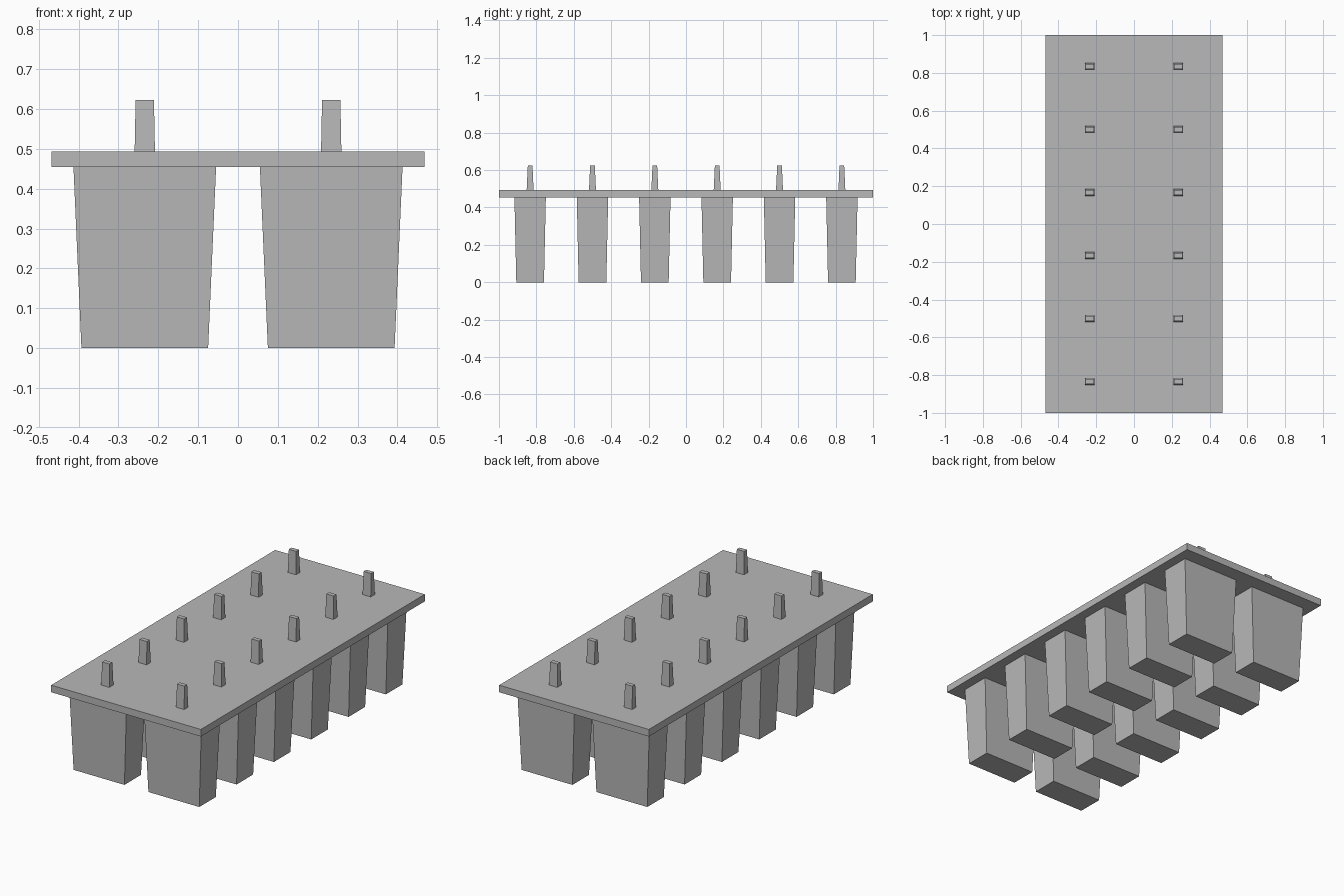
import bpy
import bmesh

cube = bpy.data.objects.get("Cube")
if cube:
    bpy.data.objects.remove(cube, do_unlink=True)

grey = bpy.data.materials.new("plain_grey")
grey.use_nodes = True
colour = (0.48, 0.48, 0.48, 1)
grey.diffuse_color = colour
grey.node_tree.nodes["Principled BSDF"].inputs["Base Color"].default_value = colour


def tapered_box(name, centre, z_range, low_half, high_half):
    """Box whose bottom and top half sizes (x, y) differ."""
    bm = bmesh.new()
    bmesh.ops.create_cube(bm, size=2)
    for v in bm.verts:
        half = high_half if v.co.z > 0 else low_half
        v.co.z = z_range[v.co.z > 0]
        v.co.x *= half[0]
        v.co.y *= half[1]
    mesh = bpy.data.meshes.new(name)
    bm.to_mesh(mesh)
    bm.free()
    mesh.materials.append(grey)
    obj = bpy.data.objects.new(name, mesh)
    obj.location = (centre[0], centre[1], 0)
    bpy.context.collection.objects.link(obj)
    return obj


UNDERSIDE, TOP = 0.454, 0.494

# Flat tray plate
tapered_box("tray_plate", (0, 0), (UNDERSIDE, TOP), (0.468, 1), (0.468, 1))

# Two columns of six moulds, each with a stick above
for side, x in (("right", -0.234), ("left", 0.234)):
    for row in range(6):
        centre = (x, (row - 2.5) / 3)
        tapered_box(f"mould_{side}_{row + 1}", centre, (0, UNDERSIDE),
                    (0.159, 0.074), (0.179, 0.084))
        tapered_box(f"stick_{side}_{row + 1}", centre, (TOP, 0.623),
                    (0.0255, 0.0185), (0.023, 0.0125))
